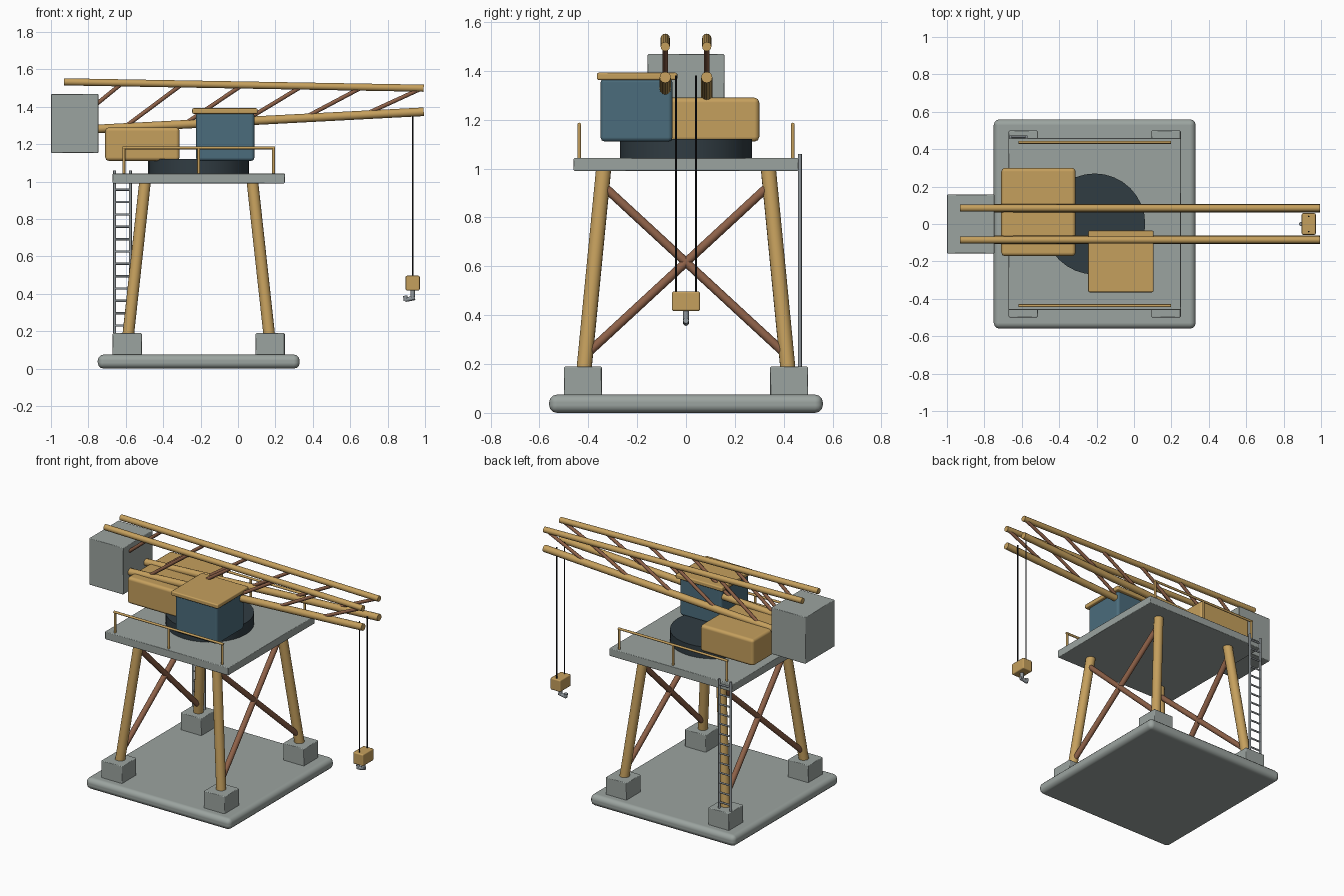
import bpy, bmesh, math
from mathutils import Vector

cube = bpy.data.objects.get("Cube")
if cube:
    bpy.data.objects.remove(cube, do_unlink=True)


def material(name, rgb):
    m = bpy.data.materials.new(name)
    m.use_nodes = True
    m.diffuse_color = (*rgb, 1)
    m.node_tree.nodes["Principled BSDF"].inputs["Base Color"].default_value = (*rgb, 1)
    return m


YELLOW = material("ochre paint", (0.56, 0.35, 0.11))
CONCRETE = material("concrete grey", (0.33, 0.37, 0.35))
BLUE = material("cab blue", (0.07, 0.15, 0.20))
DARK = material("dark slate", (0.03, 0.045, 0.055))
RUST = material("rust brown", (0.27, 0.12, 0.065))
STEEL = material("steel grey", (0.28, 0.31, 0.33))
BLACK = material("cable black", (0.01, 0.01, 0.012))


def finish(name, bm, mat):
    mesh = bpy.data.meshes.new(name)
    bm.to_mesh(mesh)
    bm.free()
    mesh.materials.append(mat)
    ob = bpy.data.objects.new(name, mesh)
    bpy.context.collection.objects.link(ob)
    return ob


def box(name, lo, hi, mat, bevel=0.0, segments=2):
    """Box between two corners, with optional rounded edges."""
    lo, hi = Vector(lo), Vector(hi)
    bm = bmesh.new()
    bmesh.ops.create_cube(bm, size=1)
    bmesh.ops.scale(bm, vec=hi - lo, verts=bm.verts)
    bmesh.ops.translate(bm, vec=(lo + hi) / 2, verts=bm.verts)
    for f in bm.faces:
        f.smooth = bevel > 0
    ob = finish(name, bm, mat)
    if bevel:
        mod = ob.modifiers.new("rounded edges", 'BEVEL')
        mod.width, mod.segments = bevel, segments
        mod.harden_normals = True
    return ob


def rods(name, paths, r, mat, sides=12):
    """Round bars between pairs of points, joined in one object."""
    bm = bmesh.new()
    for a, b in paths:
        a, b = Vector(a), Vector(b)
        d = b - a
        made = bmesh.ops.create_cone(bm, cap_ends=True, segments=sides, radius1=r,
                                     radius2=r, depth=d.length)["verts"]
        bmesh.ops.rotate(bm, verts=made, matrix=d.to_track_quat('Z', 'Y').to_matrix())
        bmesh.ops.translate(bm, verts=made, vec=(a + b) / 2)
    for f in bm.faces:
        f.smooth = len(f.verts) == 4
    for e in bm.edges:
        e.smooth = all(f.smooth for f in e.link_faces)
    return finish(name, bm, mat)


CX = -0.21          # tower centre line
SIDES = (-1, 1)

# Foundation and footings
box("base_slab", (CX - 0.54, -0.56, 0), (CX + 0.54, 0.56, 0.075), CONCRETE, 0.032, 3)
for sx in SIDES:
    for sy in SIDES:
        x, y = CX + sx * 0.382, sy * 0.422
        box("footing", (x - 0.078, y - 0.078, 0.06), (x + 0.078, y + 0.078, 0.19),
            CONCRETE, 0.005, 1)


# Splayed legs and cross braces
def leg_point(sx, sy, t):
    foot = Vector((CX + sx * 0.378, sy * 0.418, 0.17))
    return foot.lerp(Vector((CX + sx * 0.287, sy * 0.337, 1.0)), t)


for sx in SIDES:
    for sy in SIDES:
        rods("leg", [(leg_point(sx, sy, 0), leg_point(sx, sy, 1))], 0.031, YELLOW, 16)
    rods("cross_brace", [(leg_point(sx, sy, 0.08), leg_point(sx, -sy, 0.92))
                         for sy in SIDES], 0.018, RUST)

# Deck and handrails
box("deck", (CX - 0.46, -0.46, 0.99), (CX + 0.46, 0.46, 1.043), CONCRETE, 0.004, 1)
for sy in SIDES:
    y, top = sy * 0.437, 1.18
    posts = [((CX + dx, y, 1.03), (CX + dx, y, top)) for dx in (-0.4, 0, 0.4)]
    rods("handrail", posts + [((CX - 0.408, y, top), (CX + 0.408, y, top))],
         0.008, YELLOW, 8)

# Ladder
LX, LY = (-0.66, -0.575), 0.466
rods("ladder_rails", [((x, LY, 0.19), (x, LY, 1.06)) for x in LX], 0.008, STEEL, 8)
rods("ladder_rungs", [((LX[0], LY, 0.23 + i * 0.066), (LX[1], LY, 0.23 + i * 0.066))
                      for i in range(13)], 0.006, STEEL, 8)

# Slewing ring, machinery house, counterweight
rods("turntable", [((CX, 0, 1.04), (CX, 0, 1.12))], 0.27, DARK, 32)
box("machinery_house", (-0.71, -0.172, 1.11), (-0.312, 0.3, 1.29), YELLOW, 0.02)
box("counterweight", (-1.0, -0.157, 1.153), (-0.745, 0.157, 1.468), CONCRETE, 0.004, 1)

# Operator cab
box("cab", (-0.225, -0.35, 1.11), (0.088, -0.055, 1.37), BLUE, 0.018)
box("cab_roof", (-0.245, -0.365, 1.362), (0.105, -0.035, 1.392), YELLOW, 0.008)


# Twin lattice boom
def upper(x, y):
    return Vector((x, y, 1.533 - 0.0177 * (x + 0.93)))


def lower(x, y):
    return Vector((x, y, 1.272 + 0.0525 * (x + 0.93)))


START, END, PANELS = -0.93, 0.993, 6
step = (END - START) / PANELS
for sy in SIDES:
    y = sy * 0.085
    rods("boom_upper_chord", [(upper(START, y), upper(END, y))], 0.019, YELLOW)
    rods("boom_lower_chord", [(lower(START, y), lower(END, y))], 0.023, YELLOW)
    rods("boom_diagonals", [(lower(START + i * step, y),
                             upper(START + (i + 1) * step - 0.008, y))
                            for i in range(PANELS)], 0.011, RUST, 8)

# Hoist cables, block and hook
HX = 0.934
rods("hoist_cables", [((HX, s * 0.041, 0.48), (HX, s * 0.041, 1.38)) for s in SIDES],
     0.004, BLACK, 8)
box("hook_block", (HX - 0.038, -0.058, 0.417), (HX + 0.038, 0.058, 0.497), YELLOW, 0.008)
rods("hook", [((HX, 0, 0.43), (HX, 0, 0.37)),
              ((HX + 0.012, 0, 0.378), (HX - 0.04, 0, 0.368)),
              ((HX - 0.036, 0, 0.364), (HX - 0.04, 0, 0.39))], 0.012, STEEL)
